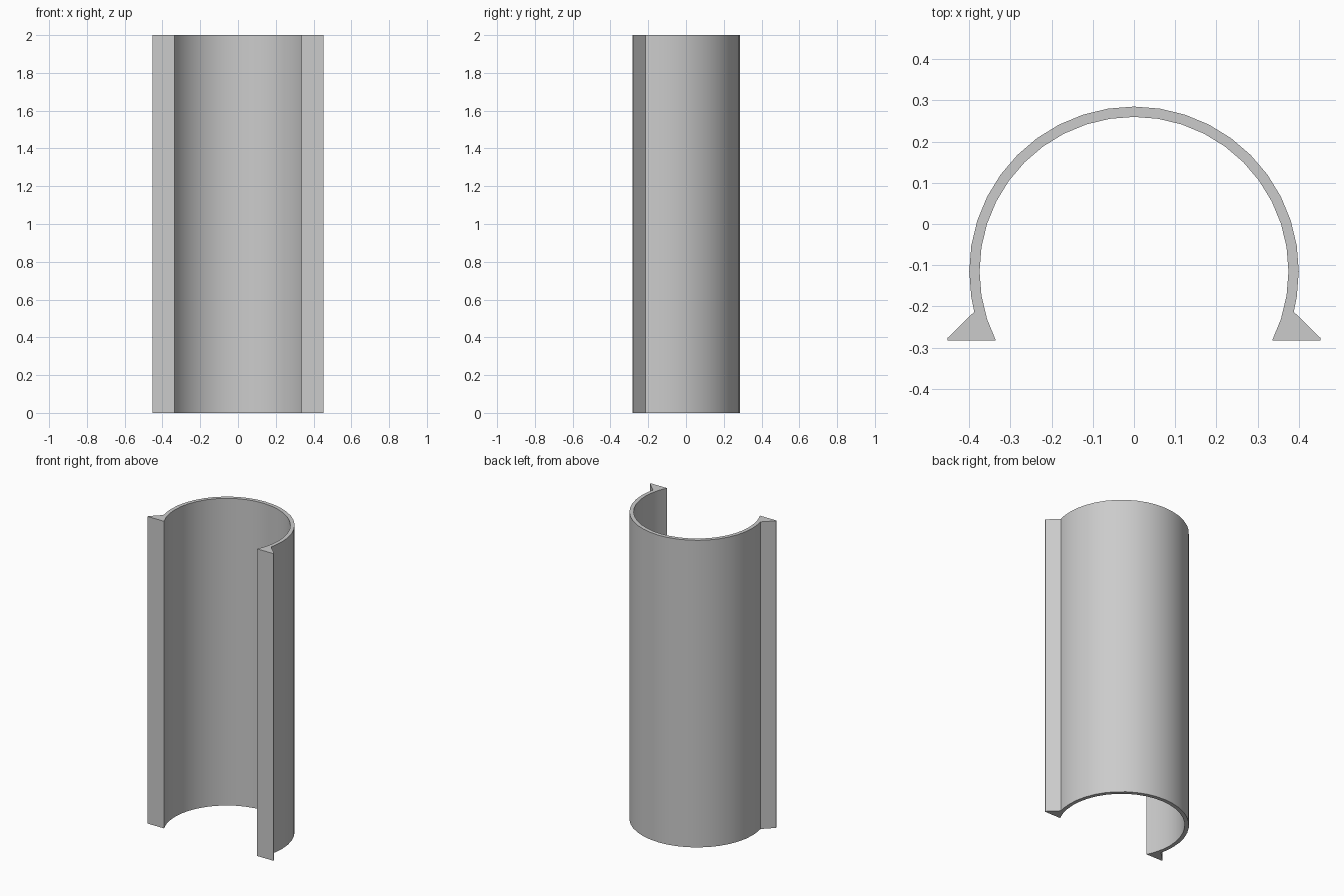
import bpy
import bmesh
from math import radians, degrees, asin, cos, sin

cube = bpy.data.objects.get("Cube")
if cube:
    bpy.data.objects.remove(cube, do_unlink=True)

HEIGHT = 2.0
CENTRE_Y = -0.115
OUTER, INNER = 0.4, 0.375
FRONT_Y = -0.283
FOOT_X = 0.453
STEP = 9

# Plain grey material
grey = bpy.data.materials.new("plain grey")
grey.use_nodes = True
colour = (0.6, 0.6, 0.6, 1)
grey.diffuse_color = colour
grey.node_tree.nodes["Principled BSDF"].inputs["Base Color"].default_value = colour


def arc(radius, start):
    """Points from the start angle, mirrored about the middle of the arc."""
    angles = [start] + [a for a in range(-90, 271, STEP) if start < a < 180 - start]
    angles.append(180 - start)
    return [(radius * cos(radians(a)), CENTRE_Y + radius * sin(radians(a))) for a in angles]


# Cross-section: outer arc, left and right flared feet, inner arc
outer = arc(OUTER, -14.2)
inner = arc(INNER, degrees(asin((FRONT_Y - CENTRE_Y) / INNER)))
foot = [(FOOT_X, FRONT_Y), (FOOT_X, FRONT_Y + 0.006)]
mirrored_foot = [(-x, y) for x, y in reversed(foot)]
profile = foot + outer + mirrored_foot + inner[::-1]

# Extrude the cross-section to full height
bm = bmesh.new()
base = bm.faces.new([bm.verts.new((x, y, 0)) for x, y in profile])
extruded = bmesh.ops.extrude_face_region(bm, geom=[base], use_keep_orig=True)
top_verts = [v for v in extruded["geom"] if isinstance(v, bmesh.types.BMVert)]
bmesh.ops.translate(bm, verts=top_verts, vec=(0, 0, HEIGHT))
bmesh.ops.recalc_face_normals(bm, faces=bm.faces)

mesh = bpy.data.meshes.new("open_channel")
bm.to_mesh(mesh)
bm.free()
mesh.materials.append(grey)
channel = bpy.data.objects.new("open_channel", mesh)
bpy.context.collection.objects.link(channel)

# Smooth curved walls, sharp foot and rim edges
bpy.ops.object.select_all(action="DESELECT")
channel.select_set(True)
bpy.context.view_layer.objects.active = channel
bpy.ops.object.shade_smooth_by_angle(angle=radians(25))
